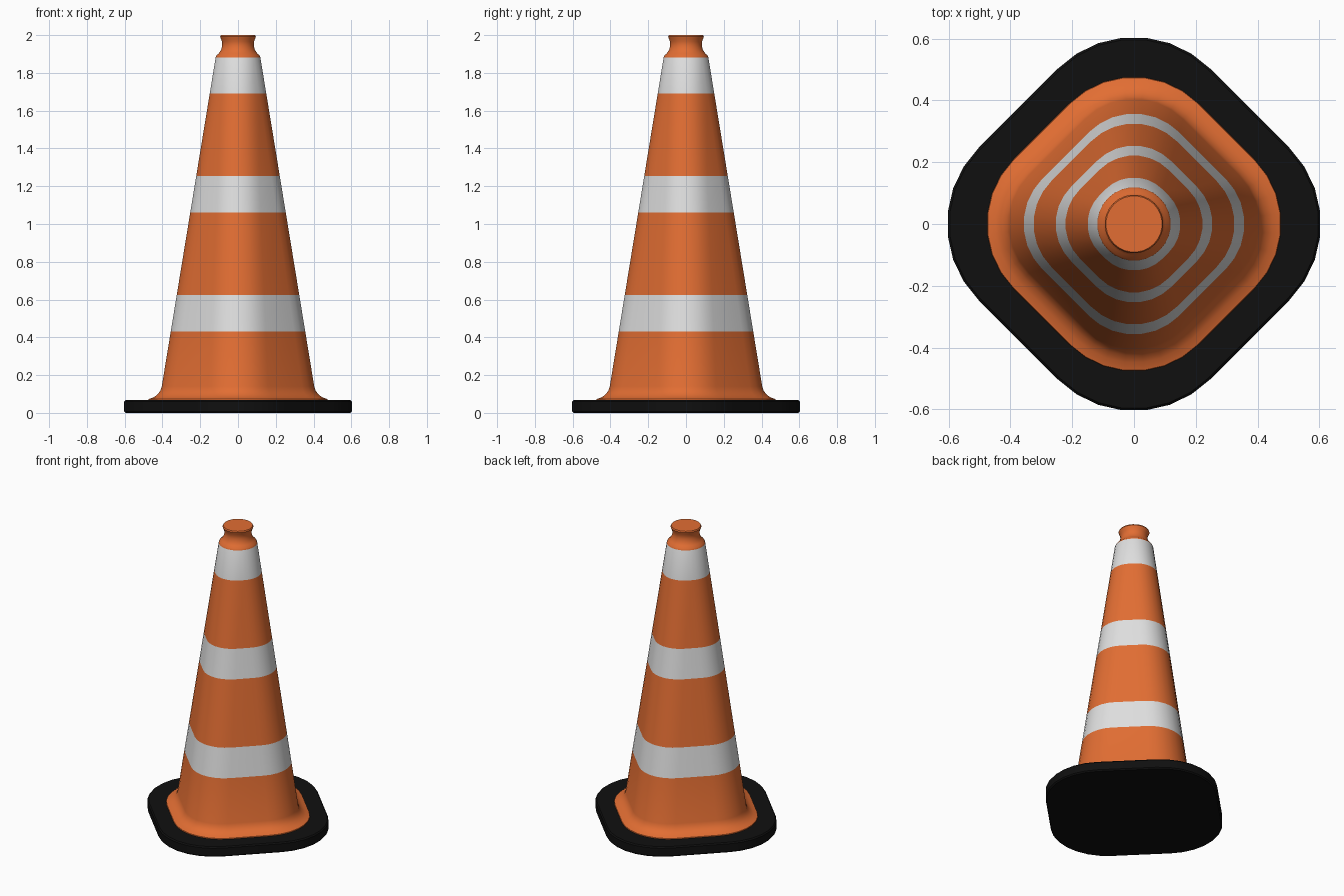
import bpy, bmesh, math

if "Cube" in bpy.data.objects:
    bpy.data.objects.remove(bpy.data.objects["Cube"])

SEG = 8  # segments per rounded corner


def material(name, rgb):
    m = bpy.data.materials.new(name)
    m.diffuse_color = (*rgb, 1)
    m.use_nodes = True
    m.node_tree.nodes["Principled BSDF"].inputs["Base Color"].default_value = m.diffuse_color
    return m


orange = material("orange", (0.76, 0.155, 0.033))
white = material("reflective_white", (0.74, 0.74, 0.74))
black = material("black_rubber", (0.005, 0.005, 0.005))


def ring(c, r):
    """Rounded square with corners on the axes: corner centre offset c, corner radius r."""
    pts = []
    for k in range(4):
        mid = k * math.pi / 2
        for i in range(SEG):
            # the final point of each arc is kept distinct from the next arc's first
            a = mid - math.pi / 4 + math.pi / 2 * i / (SEG - 1)
            pts.append((c * math.cos(mid) + r * math.cos(a),
                        c * math.sin(mid) + r * math.sin(a)))
    return pts


def loft(name, sections, mats, stripe_rule=None):
    """Skin a stack of (z, extent, corner offset) sections and cap both ends."""
    bm = bmesh.new()
    rings = [[bm.verts.new((x, y, z)) for x, y in ring(c, e - c)] for z, e, c in sections]
    n = len(rings[0])
    for lo, hi in zip(rings, rings[1:]):
        for i in range(n):
            j = (i + 1) % n
            f = bm.faces.new((lo[i], lo[j], hi[j], hi[i]))
            if stripe_rule:
                f.material_index = stripe_rule((lo[0].co.z + hi[0].co.z) / 2)
    bm.faces.new(rings[0][::-1])
    bm.faces.new(rings[-1])
    bmesh.ops.remove_doubles(bm, verts=bm.verts, dist=0.0001)
    bmesh.ops.recalc_face_normals(bm, faces=bm.faces)
    me = bpy.data.meshes.new(name)
    bm.to_mesh(me)
    bm.free()
    ob = bpy.data.objects.new(name, me)
    bpy.context.collection.objects.link(ob)
    for m in mats:
        me.materials.append(m)
    bpy.ops.object.select_all(action='DESELECT')
    ob.select_set(True)
    bpy.context.view_layer.objects.active = ob
    bpy.ops.object.shade_smooth_by_angle(angle=math.radians(35))
    return ob


# rubber base slab with softened rims
loft("base", [(0, 0.598, 0.256), (0.008, 0.605, 0.256),
              (0.06, 0.605, 0.256), (0.068, 0.598, 0.256)], [black])

# cone body: flared foot, tapering sides turning from rounded square to circle, grip neck
STRIPES = [(0.43, 0.625), (1.06, 1.255), (1.69, 1.882)]
Z0, Z1 = 0.14, 1.882


def side(z):
    t = (z - Z0) / (Z1 - Z0)
    return (z, 0.405 + (0.119 - 0.405) * t, 0.18 * (1 - t))


foot = [(0.066, 0.477, 0.18), (0.073, 0.475, 0.18), (0.082, 0.449, 0.18),
        (0.098, 0.427, 0.18), (0.118, 0.412, 0.18)]
sides = [side(z) for z in [Z0] + [z for s in STRIPES for z in s]]
neck = [(z, r, 0) for z, r in [(1.893, 0.114), (1.905, 0.101), (1.922, 0.09), (1.945, 0.084),
                               (1.965, 0.085), (1.98, 0.091), (1.992, 0.095), (2.0, 0.091)]]
loft("cone_body", foot + sides + neck, [orange, white],
     lambda z: int(any(a < z < b for a, b in STRIPES)))
